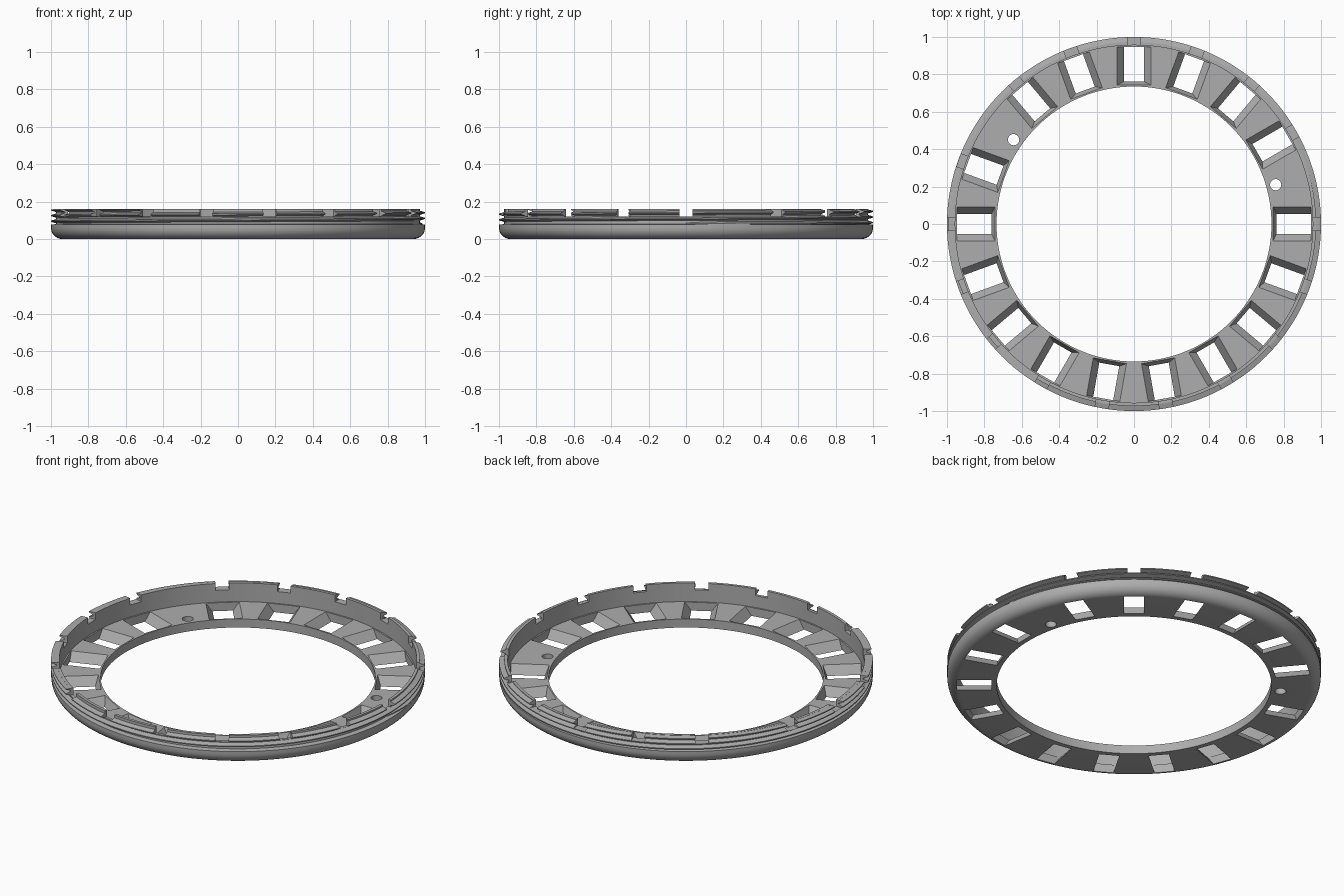
import bpy, bmesh, math
from mathutils import Matrix, Vector

if "Cube" in bpy.data.objects:
    bpy.data.objects.remove(bpy.data.objects["Cube"])

SEGS = 144
FLOOR, RIM = 0.05, 0.16
SLOT_ANGLES = list(range(180, 361, 20)) + [30, 50, 70, 90, 110, 130, 160]
PIN_ANGLES = [15.5, 145]

grey = bpy.data.materials.new("light grey plastic")
grey.use_nodes = True
colour = (0.42, 0.42, 0.42, 1)
grey.diffuse_color = colour
grey.node_tree.nodes["Principled BSDF"].inputs["Base Color"].default_value = colour


def to_object(name, bm):
    bmesh.ops.recalc_face_normals(bm, faces=bm.faces)
    mesh = bpy.data.meshes.new(name)
    bm.to_mesh(mesh)
    bm.free()
    mesh.materials.append(grey)
    obj = bpy.data.objects.new(name, mesh)
    bpy.context.collection.objects.link(obj)
    return obj


def sweep(name, rings, closed):
    """Skin a list of equal-length cross-sections into a solid."""
    bm = bmesh.new()
    loops = [[bm.verts.new(p) for p in ring] for ring in rings]
    pairs = list(zip(loops, loops[1:]))
    if closed:
        pairs.append((loops[-1], loops[0]))
    else:
        bm.faces.new(loops[0])
        bm.faces.new(loops[-1])
    n = len(loops[0])
    for a, b in pairs:
        for i in range(n):
            j = (i + 1) % n
            bm.faces.new((a[i], a[j], b[j], b[i]))
    return to_object(name, bm)


def polar(r, angle, z):
    return Vector((r * math.cos(angle), r * math.sin(angle), z))


def frustum(bm, low, high, angle):
    """Tapered block; each end is (r_inner, r_outer, half_width, z)."""
    turn = Matrix.Rotation(math.radians(angle), 3, 'Z')
    ends = []
    for r0, r1, w, z in (low, high):
        corners = [(r0, -w, z), (r1, -w, z), (r1, w, z), (r0, w, z)]
        ends.append([bm.verts.new(turn @ Vector(c)) for c in corners])
    a, b = ends
    bm.faces.new(a[::-1])
    bm.faces.new(b)
    for i in range(4):
        j = (i + 1) % 4
        bm.faces.new((a[i], a[j], b[j], b[i]))


def cut(obj, cutter):
    mod = obj.modifiers.new("cut", 'BOOLEAN')
    mod.operation = 'DIFFERENCE'
    mod.solver = 'EXACT'
    mod.object = cutter
    bpy.context.view_layer.objects.active = obj
    bpy.ops.object.modifier_apply(modifier=mod.name)


# Ring body: flat floor, rounded outer edge and thin upright wall
profile = [(0.735, FLOOR), (0.735, 0)]
for i in range(9):
    t = math.radians(-90 + i * 90 / 8)
    profile.append((0.94 + 0.06 * math.cos(t), 0.06 + 0.06 * math.sin(t)))
profile += [(1, 0.076), (0.973, 0.08), (0.973, RIM), (0.956, RIM), (0.956, FLOOR)]
ring = sweep("ring_body", [[polar(r, 2 * math.pi * k / SEGS, z) for r, z in profile]
                           for k in range(SEGS)], True)

# Screw thread: one helical ridge that ends flush with the rim
START, PITCH = 0.08, 0.03
steps = int((RIM - START) / PITCH * SEGS)
rings = []
for k in range(steps + 1):
    a = 2 * math.pi * k / SEGS
    z = START + PITCH * k / SEGS
    tip = 0.975 + 0.025 * min(1, k / 4)
    section = [(0.966, -0.0135), (tip, -0.003), (tip, 0.003), (0.966, 0.0135)]
    rings.append([polar(r, a, min(z + dz, RIM - 0.0003 + dz * 0.01)) for r, dz in section])
thread = sweep("screw_thread", rings, False)

# Floor pockets: side walls slope in towards the bottom
bm = bmesh.new()
for angle in SLOT_ANGLES:
    frustum(bm, (0.766, 0.947, 0.047, -0.01), (0.741, 0.947, 0.093, FLOOR + 0.004), angle)
pocket_cutter = to_object("pocket_cutter", bm)

# Round pin holes
bm = bmesh.new()
for angle in PIN_ANGLES:
    place = Matrix.Translation(polar(0.786, math.radians(angle), FLOOR / 2))
    bmesh.ops.create_cone(bm, cap_ends=True, segments=32, radius1=0.03, radius2=0.03,
                          depth=0.1, matrix=place)
pin_cutter = to_object("pin_cutter", bm)

# Rim notches above every pocket
bm = bmesh.new()
for angle in SLOT_ANGLES:
    frustum(bm, (0.9, 1.05, 0.036, 0.12), (0.9, 1.05, 0.036, 0.2), angle)
notch_cutter = to_object("notch_cutter", bm)

for cutter in (pocket_cutter, pin_cutter, notch_cutter):
    cut(ring, cutter)
cut(thread, notch_cutter)
for cutter in (pocket_cutter, pin_cutter, notch_cutter):
    bpy.data.objects.remove(cutter)

bpy.ops.object.select_all(action='DESELECT')
for obj in (ring, thread):
    obj.select_set(True)
bpy.context.view_layer.objects.active = ring
bpy.ops.object.shade_smooth_by_angle(angle=math.radians(25))
